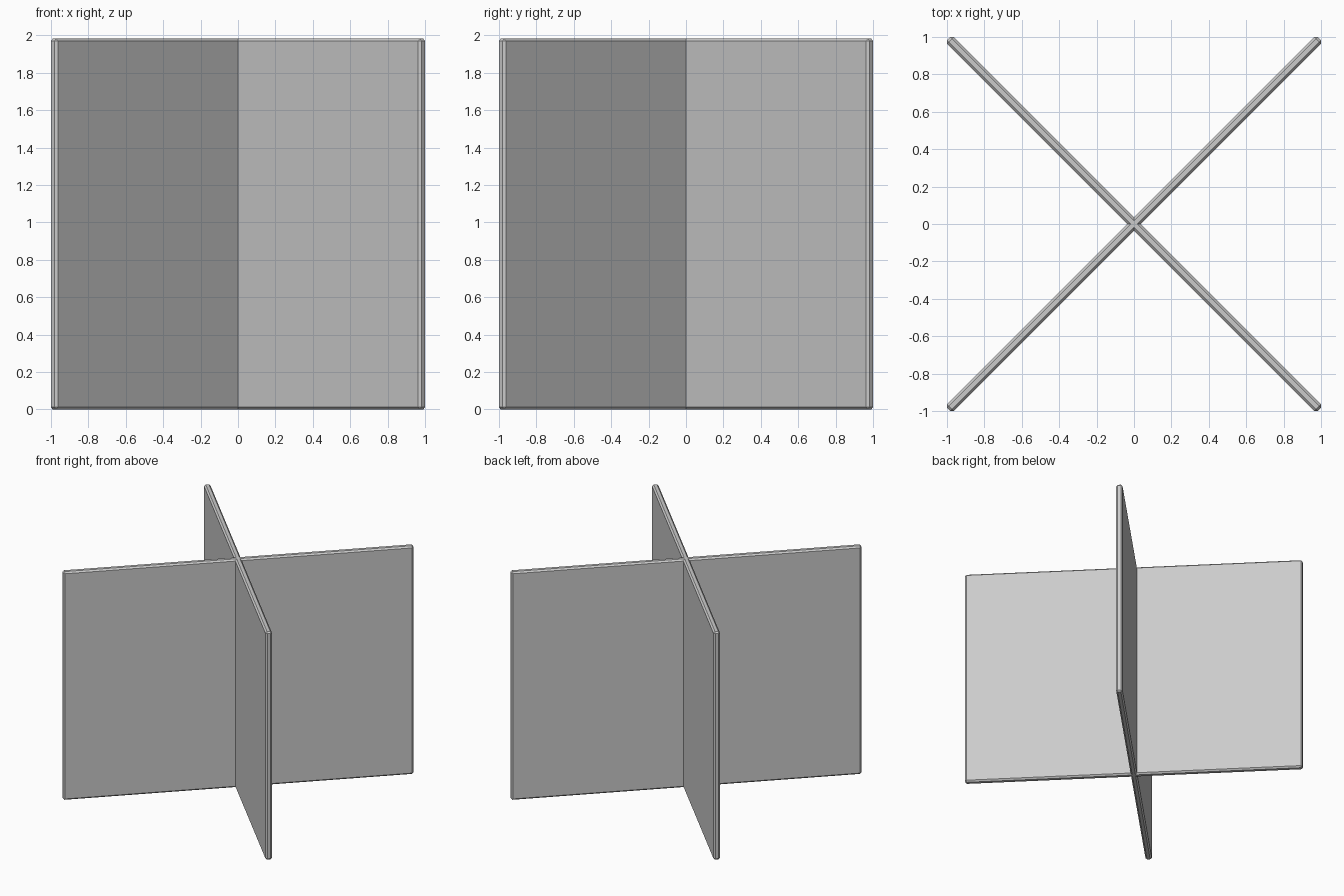
import bpy
from math import radians

if "Cube" in bpy.data.objects:
    bpy.data.objects.remove(bpy.data.objects["Cube"])

LENGTH, THICK, HEIGHT, CHAMFER = 2.803, 0.052, 1.982, 0.013


def panel(name, angle):
    # upright slab with chamfered edges, turned about the vertical axis
    bpy.ops.mesh.primitive_cube_add(size=1, location=(0, 0, HEIGHT / 2))
    ob = bpy.context.object
    ob.name = name
    ob.scale = (LENGTH, THICK, HEIGHT)
    bpy.ops.object.transform_apply(location=False, rotation=False, scale=True)
    ob.rotation_euler.z = radians(angle)
    bevel = ob.modifiers.new("chamfer", 'BEVEL')
    bevel.width = CHAMFER
    bevel.segments = 1
    return ob


# two identical panels crossing at the middle
panel("cross_panel_a", 45)
panel("cross_panel_b", -45)
